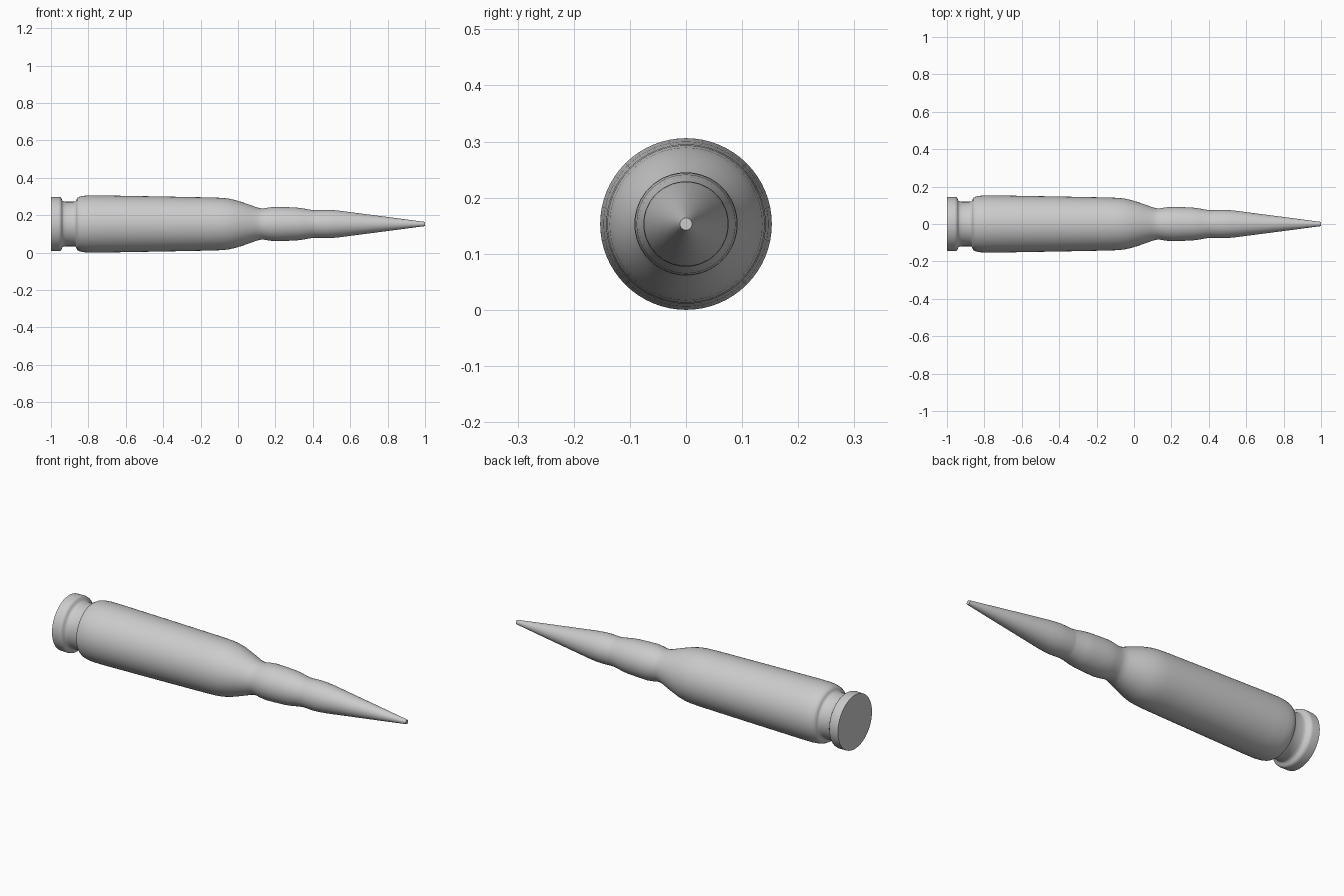
import bpy, bmesh, math

if "Cube" in bpy.data.objects:
    bpy.data.objects.remove(bpy.data.objects["Cube"])

AXIS_Z = 0.153
SIDES = 64


def lathe(name, profile, cap_start=False, cap_end=False):
    """Revolve (x, radius) points around the long axis."""
    bm = bmesh.new()
    rings = []
    for x, r in profile:
        rings.append([bm.verts.new((x, r * math.cos(2 * math.pi * i / SIDES),
                                    AXIS_Z + r * math.sin(2 * math.pi * i / SIDES)))
                      for i in range(SIDES)])
    for a, b in zip(rings, rings[1:]):
        for i in range(SIDES):
            j = (i + 1) % SIDES
            bm.faces.new((a[i], b[i], b[j], a[j]))
    if cap_start:
        bm.faces.new(rings[0])
    if cap_end:
        bm.faces.new(rings[-1][::-1])
    bmesh.ops.recalc_face_normals(bm, faces=bm.faces)
    # open rings on both ends: make sure the skin faces outwards
    f = max(bm.faces, key=lambda f: len(f.verts) == 4 and f.calc_center_median().z)
    if f.normal.z < 0:
        bmesh.ops.reverse_faces(bm, faces=bm.faces)
    mesh = bpy.data.meshes.new(name)
    bm.to_mesh(mesh)
    bm.free()
    obj = bpy.data.objects.new(name, mesh)
    bpy.context.collection.objects.link(obj)
    bpy.context.view_layer.objects.active = obj
    obj.select_set(True)
    bpy.ops.object.shade_smooth_by_angle(angle=math.radians(50))
    obj.select_set(False)
    return obj


# Casing: base rim, groove, tapered body, shoulder and neck
lathe("casing", [
    (-1.0, 0.144), (-0.96, 0.145), (-0.95, 0.143), (-0.943, 0.136),
    (-0.94, 0.126), (-0.932, 0.121), (-0.92, 0.119), (-0.88, 0.119),
    (-0.868, 0.122), (-0.864, 0.13), (-0.86, 0.139), (-0.85, 0.145),
    (-0.83, 0.150), (-0.80, 0.153), (-0.74, 0.153), (-0.4, 0.147),
    (-0.15, 0.142), (-0.09, 0.140), (-0.05, 0.136), (-0.01, 0.127),
    (0.03, 0.114), (0.07, 0.100), (0.10, 0.089), (0.12, 0.084),
    (0.14, 0.084), (0.17, 0.089), (0.20, 0.092), (0.24, 0.091),
    (0.31, 0.088), (0.345, 0.084), (0.38, 0.077), (0.41, 0.074)],
    cap_start=True)

# Pointed tip
lathe("tip", [
    (0.41, 0.074), (0.43, 0.0745), (0.47, 0.076), (0.50, 0.075), (0.55, 0.070),
    (0.70, 0.0505), (0.85, 0.031), (0.97, 0.015), (0.99, 0.0125), (1.0, 0.011)],
    cap_end=True)
